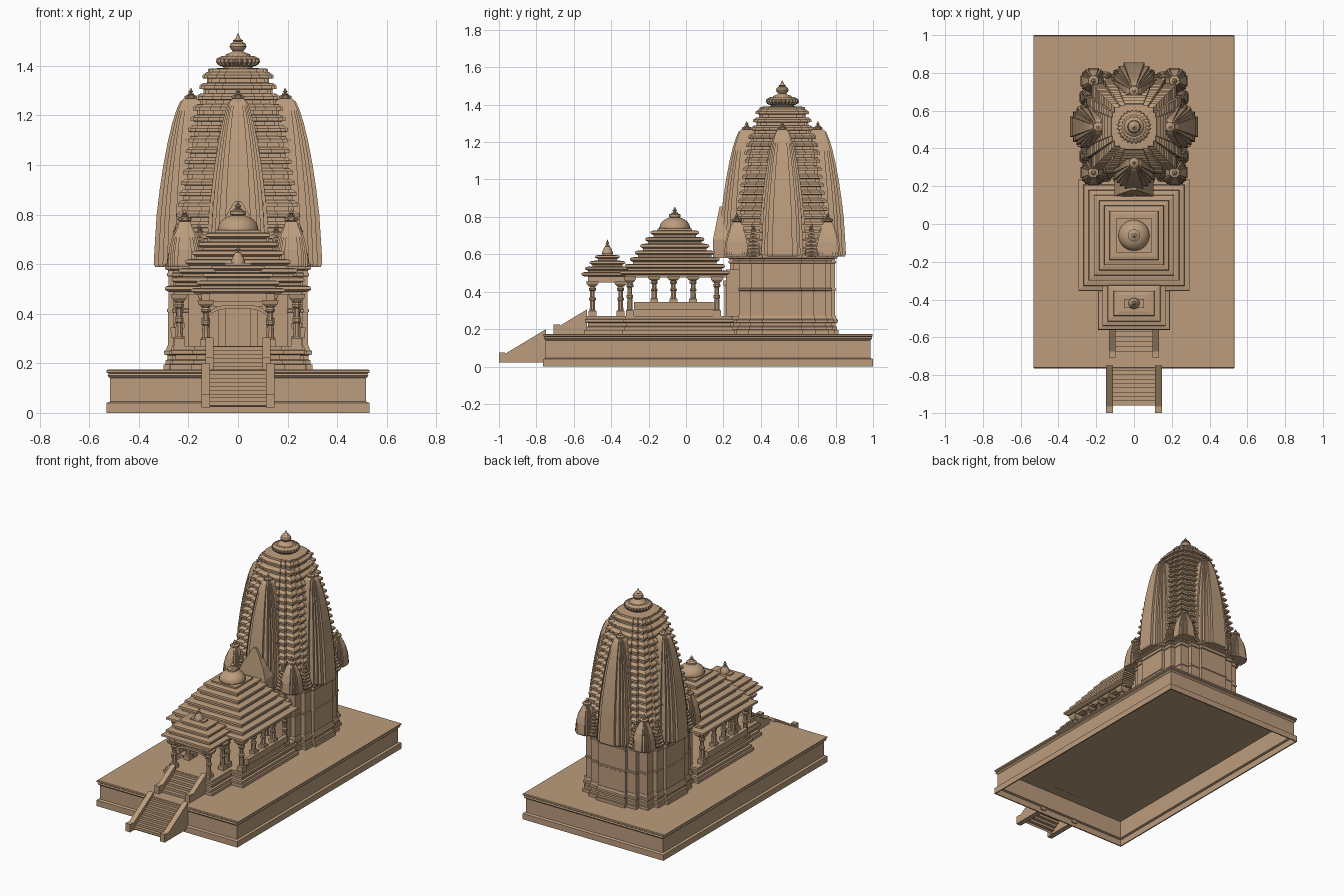
import bpy, bmesh, math

if "Cube" in bpy.data.objects:
    bpy.data.objects.remove(bpy.data.objects["Cube"])

stone = bpy.data.materials.new("sandstone")
stone.diffuse_color = (0.50, 0.335, 0.205, 1)
stone.use_nodes = True
stone.node_tree.nodes["Principled BSDF"].inputs["Base Color"].default_value = stone.diffuse_color

SQUARE = [(1, -1), (1, 1), (-1, 1), (-1, -1)]


def stepped(w1, w2, o2, o3):
    """Four-way symmetric stepped plan of unit half size."""
    q = [(1, w1), (o2, w1), (o2, w2), (o3, w2), (o3, o3)]
    q += [(y, x) for x, y in reversed(q[:-1])]
    pts = []
    for k in range(4):
        for x, y in q:
            for _ in range(k):
                x, y = -y, x
            pts.append((x, y))
    return pts


STEP = stepped(0.36, 0.6, 0.93, 0.82)
SPIRE = stepped(0.43, 0.64, 0.88, 0.76)


def circle(n, ribs=0, depth=0.0):
    pts = []
    for i in range(n):
        a = 2 * math.pi * (i + 0.5) / n
        r = 1 - depth * (0.5 + 0.5 * math.cos(ribs * a)) if ribs else 1
        pts.append((r * math.cos(a), r * math.sin(a)))
    return pts


def finish(name, bm, smooth=False):
    bmesh.ops.recalc_face_normals(bm, faces=bm.faces)
    me = bpy.data.meshes.new(name)
    bm.to_mesh(me)
    bm.free()
    me.materials.append(stone)
    if smooth:
        me.shade_smooth()
        me.set_sharp_from_angle(angle=math.radians(40))
    ob = bpy.data.objects.new(name, me)
    bpy.context.collection.objects.link(ob)
    return ob


def loft(name, plan, levels, at=(0, 0), smooth=False):
    """Stack scaled copies of a plan; a level is (z, half) or (z, half_x, half_y)."""
    bm = bmesh.new()
    rings = []
    for lv in levels:
        z, sx, sy = lv[0], lv[1], lv[-1]
        rings.append([bm.verts.new((at[0] + x * sx, at[1] + y * sy, z)) for x, y in plan])
    n = len(plan)
    for a, b in zip(rings, rings[1:]):
        for i in range(n):
            j = (i + 1) % n
            bm.faces.new((a[i], a[j], b[j], b[i]))
    bm.faces.new(rings[0][::-1])
    bm.faces.new(rings[-1])
    return finish(name, bm, smooth)


def box(name, x0, x1, y0, y1, z0, z1):
    return loft(name, SQUARE, [(z, (x1 - x0) / 2, (y1 - y0) / 2) for z in (z0, z1)],
                ((x0 + x1) / 2, (y0 + y1) / 2))


def extrude_x(name, profile, x0, x1):
    """Extrude a (y, z) profile along x."""
    bm = bmesh.new()
    a = [bm.verts.new((x0, y, z)) for y, z in profile]
    b = [bm.verts.new((x1, y, z)) for y, z in profile]
    for i in range(len(a)):
        j = (i + 1) % len(a)
        bm.faces.new((a[i], a[j], b[j], b[i]))
    bm.faces.new(a[::-1])
    bm.faces.new(b)
    return finish(name, bm)


def finial(name, x, y, z, h, r):
    prof = [(0, .55), (.08, .55), (.1, 1), (.2, 1.1), (.28, .9), (.3, .4), (.38, .4),
            (.45, .7), (.55, .75), (.64, .5), (.68, .25), (.72, .4), (.78, .3), (1, .03)]
    loft(name, circle(12), [(z + a * h, b * r) for a, b in prof], (x, y), True)


def interp(table, z):
    for (z0, h0), (z1, h1) in zip(table, table[1:]):
        if z <= z1:
            return h0 + (h1 - h0) * (z - z0) / (z1 - z0)
    return table[-1][1]


def moulding(rx, ry, z0, z1):
    """Base courses: foot, recess, projecting band, upper lip."""
    prof = [(0, 0), (.22, 0), (.24, -.01), (.4, -.01), (.44, -.022), (.62, -.022),
            (.66, -.004), (.82, -.004), (.84, -.014), (1, -.014)]
    return [(z0 + t * (z1 - z0), rx + d, ry + d) for t, d in prof]


def tiers(sizes, z0, z1):
    """Stepped pyramid roof: each tier has a flared lip, a flat top and a riser."""
    dz = (z1 - z0) / (len(sizes) - 1)
    out = []
    for i, (a, b) in enumerate(zip(sizes, sizes[1:])):
        z = z0 + i * dz
        out += [(z, a[0] - .016, a[1] - .016), (z + .25 * dz, a[0], a[1]), (z + .6 * dz, a[0] - .002, a[1] - .002),
                (z + .72 * dz, b[0] + .004, b[1] + .004), (z + .72 * dz, b[0] - .016, b[1] - .016)]
    return out + [(z1, b[0] - .016, b[1] - .016)]


# Terrace, hollow from below
loft("terrace", SQUARE, [(.168, .508, .86), (.046, .508, .86), (.042, .522, .874), (0, .522, .874),
     (0, .53, .882), (.04, .53, .882), (.046, .516, .868), (.14, .516, .868),
     (.15, .526, .878), (.158, .522, .874), (.163, .531, .88), (.172, .531, .88), (.175, .525, .877)],
     (0, .118))


# Stairs with sloping side walls, open underneath
def stairs(name, half, wall, y0, y1, z0, z1, n, rail):
    prof = [(y0, z0)]
    for i in range(n):
        z = z0 + (z1 - z0) * (i + 1) / n
        prof += [(y0 + (y1 - y0) * i / n, z), (y0 + (y1 - y0) * (i + 1) / n, z)]
    under = [(y + .006, z - .006) for y, z in reversed(prof)]
    extrude_x(name, prof + under, -half, half)
    for s in (-1, 1):
        extrude_x(name + "_side_wall", rail, s * half, s * (half + wall))


stairs("lower_stairs", .112, .036, -.96, -.755, .03, .17, 9,
       [(-1, .022), (-1, .075), (-.967, .075), (-.967, .068), (-.748, .2), (-.748, .022)])
stairs("upper_stairs", .098, .034, -.675, -.52, .173, .268, 6,
       [(-.708, .173), (-.708, .226), (-.674, .226), (-.674, .218), (-.53, .305), (-.53, .173)])

# Moulded bases
loft("porch_base", SQUARE, moulding(.19, .16, .173, .27), (0, -.385))
loft("hall_base", SQUARE, moulding(.275, .30, .173, .27), (0, -.04))
TC = (0, .515)
loft("sanctum_base", STEP, [(.173, .3), (.195, .3), (.197, .292), (.212, .292), (.216, .284),
     (.232, .284), (.236, .298), (.25, .298), (.254, .29), (.272, .285)], TC)


# Pillars
def pillar(name, x, y, z0, z1):
    h = z1 - z0
    loft(name + "_foot", SQUARE, [(z0, .021), (z0 + .15 * h, .021), (z0 + .18 * h, .016)], (x, y))
    shaft = [(.17, .016), (.45, .015), (.47, .019), (.53, .019), (.56, .013), (.72, .013),
             (.75, .02), (.8, .021), (.84, .014), (.86, .018)]
    loft(name + "_shaft", circle(8), [(z0 + t * h, r) for t, r in shaft], (x, y))
    loft(name + "_capital", SQUARE, [(z0 + .85 * h, .018), (z0 + .92 * h, .03), (z1, .034)], (x, y))


for s in (-1, 1):
    for y in (-.5, -.35):
        pillar("porch_pillar", s * .13, y, .268, .455)
    for y, z in ((-.3, .268), (-.17, .34), (-.067, .34), (.038, .34), (.165, .268)):
        pillar("hall_pillar", s * .237, y, z, .48)
    # Parapet seat with outward leaning back
    box("parapet", min(s * .215, s * .25), max(s * .215, s * .25), -.275, .145, .268, .31)
    loft("seat_back", SQUARE, [(.304, .012, .213), (.345, .014, .213)], (s * .258, -.065))
    pillar("hall_front_pillar", s * .13, -.3, .268, .48)
    # Beams
    box("hall_side_beam", s * .237 - .02, s * .237 + .02, -.325, .22, .475, .505)
    box("porch_side_beam", s * .13 - .018, s * .13 + .018, -.525, -.3, .45, .485)
    # Door jambs
    box("door_jamb", s * .065 - .015, s * .065 + .015, .205, .24, .268, .44)
box("hall_front_beam", -.257, .257, -.32, -.28, .475, .505)
box("porch_front_beam", -.148, .148, -.518, -.482, .45, .485)
box("door_lintel", -.1, .1, .2, .24, .43, .46)
box("rear_vestibule", -.2, .2, .215, .3, .268, .52)

# Arch between the front pillars
bm = bmesh.new()
rows = []
for i in range(13):
    t = -1 + i / 6
    top = .436 - .03 * t ** 4
    rows.append([bm.verts.new((t * .118, y, z)) for y, z in
                 ((-.507, top), (-.507, top - .016), (-.493, top - .016), (-.493, top))])
for a, b in zip(rows, rows[1:]):
    for i in range(4):
        bm.faces.new((a[i], a[(i + 1) % 4], b[(i + 1) % 4], b[i]))
finish("entrance_arch", bm)

# Porch roof
loft("porch_roof", SQUARE, tiers([(.19, .14), (.168, .12), (.14, .096), (.108, .066), (.068, .04)],
     .482, .605), (0, -.42))
loft("porch_roof_bell", circle(12), [(.6, .03), (.61, .03), (.625, .024), (.645, .012)], (0, -.42), True)
finial("porch_finial", 0, -.42, .635, .045, .013)

# Hall roof and dome
HC = (0, -.06)
hall = [.295, .268, .24, .213, .185, .158, .13, .108]
loft("hall_roof", SQUARE, tiers([(h, h) for h in hall], .488, .738), HC)
loft("hall_dome", circle(24), [(.73, .082), (.742, .085)] +
     [(.742 + .058 * math.sin(a * .2), .082 * math.cos(a * .2)) for a in range(8)], HC, True)
loft("hall_dome_disc", circle(20, 10, .12), [(.795, .02), (.8, .034), (.812, .034), (.818, .02)], HC)
finial("hall_finial", 0, -.06, .812, .042, .017)

# Sanctum walls with string courses
loft("sanctum_wall", STEP, [(.268, .282), (.405, .282), (.408, .286), (.418, .286), (.421, .281),
     (.55, .281), (.553, .287), (.563, .287), (.566, .282), (.575, .282), (.58, .294), (.6, .294)], TC)

# Central tower in many tiers
outline = [(.59, .275), (.8, .255), (1.0, .222), (1.1, .203), (1.2, .179), (1.3, .15), (1.39, .12)]
levels, n = [], 18
for i in range(n):
    dz = (1.375 - .6) / n
    z = .6 + i * dz
    h = interp(outline, z)
    levels += [(z, h - .014), (z + .38 * dz, h - .015), (z + .42 * dz, h + .003),
               (z + .72 * dz, h + .003), (z + .98 * dz, h - .013)]
levels += [(1.376, .122), (1.388, .12), (1.392, .06)]
loft("central_tower", stepped(.4, .62, .95, .86), levels, TC)

# Ribbed crowning disc and pot finial
loft("crown_neck", circle(24), [(1.385, .06), (1.405, .06)], TC, True)
loft("crown_disc", circle(144, 24, .1), [(1.396, .06), (1.403, .08), (1.414, .09), (1.428, .088),
     (1.44, .066)], TC)
loft("crown_finial", circle(24), [(1.435, .055), (1.447, .048), (1.455, .026), (1.46, .02), (1.466, .029),
     (1.478, .034), (1.49, .03), (1.498, .016), (1.502, .022), (1.507, .012), (1.53, .001)], TC, True)

# Half-engaged spires on the four faces
face_prof = [(.588, .144), (.6, .15), (.66, .147), (.8, .138), (.9, .126), (1.0, .111), (1.1, .092),
             (1.17, .075), (1.22, .059), (1.255, .044), (1.268, .028)]
small_prof = [(0, .95), (.06, 1), (.4, .92), (.65, .75), (.85, .52), (1, .3)]
for k in range(4):
    dx, dy = ((1, 0), (0, 1), (-1, 0), (0, -1))[k]
    cx, cy = dx * .19, .515 + dy * .19
    loft("face_spire", SPIRE, [(z, h * (1 if dx else .85), h * (1 if dy else .85)) for z, h in face_prof],
         (cx, cy))
    loft("face_spire_disc", circle(32, 8, .15), [(1.264, .016), (1.27, .027), (1.278, .027),
         (1.283, .014)], (cx, cy))
    finial("face_spire_finial", cx, cy, 1.28, .032, .013)
    # Small flanking spirelets, built in thin tiers
    for s in (-1, 1):
        x, y = dx * .25 - dy * s * .155, .515 + dy * .25 + dx * s * .155
        lv = []
        for i in range(7):
            h, z = .042 - .0048 * i, .588 + .02 * i
            lv += [(z, h - .005), (z + .007, h), (z + .014, h), (z + .019, h - .006)]
        loft("spirelet", STEP, lv, (x, y))
        finial("spirelet_finial", x, y, .725, .035, .013)

# Corner spires
for sx in (-1, 1):
    for sy in (-1, 1):
        x, y = sx * .215, .515 + sy * .243
        loft("corner_spire", SPIRE, [(.588 + t * .185, r * .068) for t, r in small_prof], (x, y))
        loft("corner_spire_disc", circle(32, 8, .15), [(.77, .016), (.777, .03), (.787, .03),
             (.792, .014)], (x, y))
        finial("corner_spire_finial", x, y, .788, .035, .014)

# Gabled projection above the hall
gable = [(-.1, .58), (.1, .58), (.104, .68), (.075, .75), (.04, .81), (.012, .855),
         (-.012, .855), (-.04, .81), (-.075, .75), (-.104, .68)]
bm = bmesh.new()
front = [bm.verts.new((x, .145 + max(0, z - .68) * .2, z)) for x, z in gable]
back = [bm.verts.new((x, .32, z)) for x, z in gable]
for i in range(len(gable)):
    j = (i + 1) % len(gable)
    bm.faces.new((front[i], front[j], back[j], back[i]))
bm.faces.new(front[::-1])
bm.faces.new(back)
finish("front_gable", bm)
